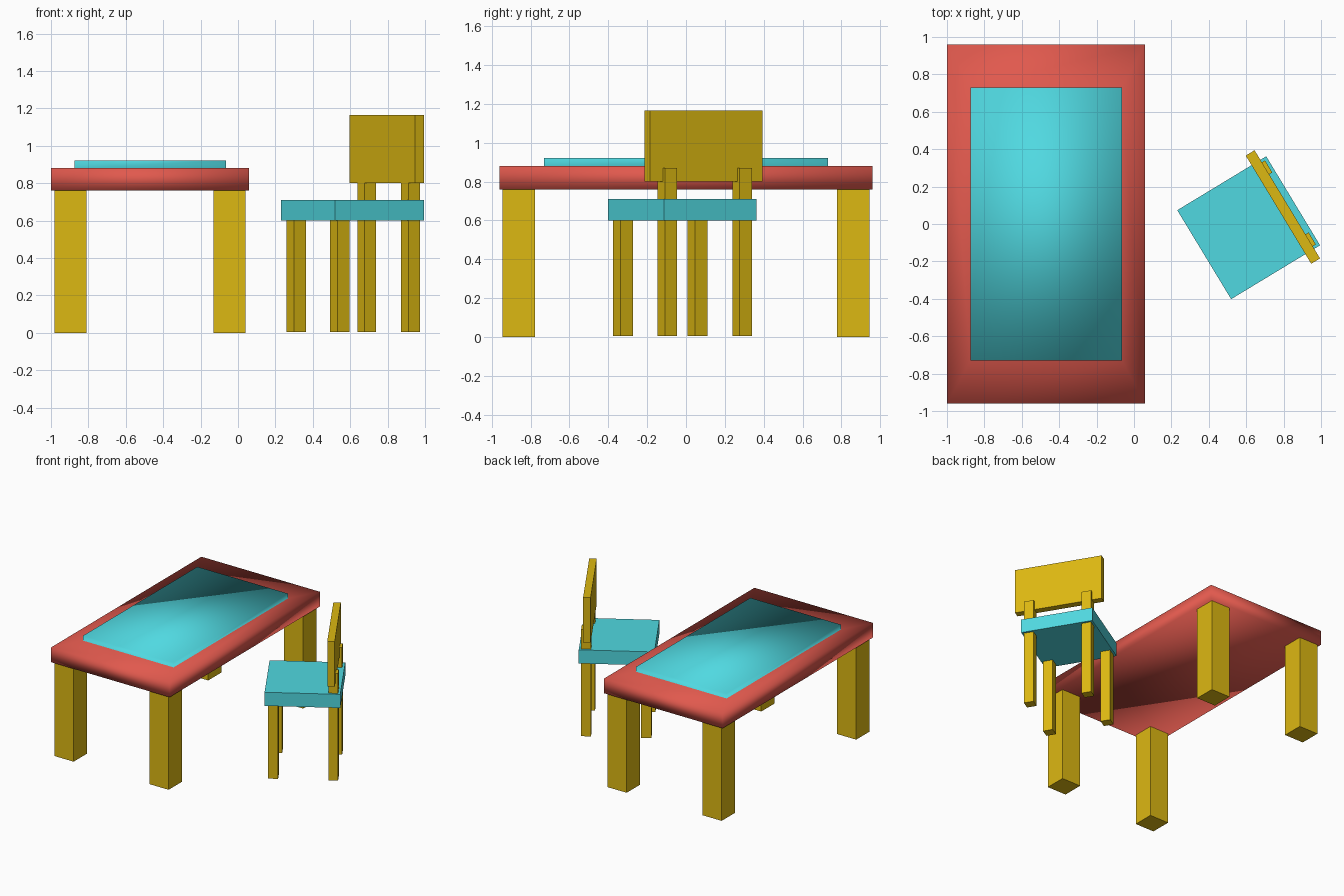
import bpy
import bmesh
from math import radians
from mathutils import Matrix, Vector

cube = bpy.data.objects.get("Cube")
if cube:
    bpy.data.objects.remove(cube, do_unlink=True)


def material(name, rgb):
    mat = bpy.data.materials.new(name)
    mat.use_nodes = True
    mat.diffuse_color = (*rgb, 1)
    mat.node_tree.nodes["Principled BSDF"].inputs["Base Color"].default_value = (*rgb, 1)
    return mat


yellow = material("yellow_paint", (0.72, 0.48, 0.006))
red = material("red_paint", (0.75, 0.10, 0.075))
cyan = material("cyan_paint", (0.08, 0.69, 0.75))


def finish(bm, name, mats, matrix=None):
    mesh = bpy.data.meshes.new(name)
    bm.to_mesh(mesh)
    bm.free()
    for mat in mats:
        mesh.materials.append(mat)
    obj = bpy.data.objects.new(name, mesh)
    bpy.context.collection.objects.link(obj)
    if matrix:
        obj.matrix_world = matrix
    return obj


def box_mesh(center, size):
    bm = bmesh.new()
    bmesh.ops.create_cube(bm, size=1)
    bmesh.ops.scale(bm, vec=size, verts=bm.verts)
    bmesh.ops.translate(bm, vec=center, verts=bm.verts)
    return bm


def box(name, center, size, mat, matrix=None):
    return finish(box_mesh(center, size), name, [mat], matrix)


# Table top: soft-shaded slab with a raised panel grown out of its upper face
table_x = -0.47
bm = box_mesh((table_x, 0, 0.82), (1.06, 1.92, 0.12))
top = max(bm.faces, key=lambda f: f.calc_center_median().z)
bmesh.ops.inset_region(bm, faces=[top], thickness=0.1)
for v in top.verts:
    v.co.x = table_x + (0.405 if v.co.x > table_x else -0.405)
    v.co.y = 0.73 if v.co.y > 0 else -0.73
raised = bmesh.ops.extrude_face_region(bm, geom=[top])["geom"]
bmesh.ops.translate(bm, vec=(0, 0, 0.04),
                    verts=[g for g in raised if isinstance(g, bmesh.types.BMVert)])
if top.is_valid:
    bmesh.ops.delete(bm, geom=[top], context="FACES_ONLY")
bmesh.ops.recalc_face_normals(bm, faces=bm.faces)
for f in bm.faces:
    f.smooth = True
    f.material_index = int(f.calc_center_median().z > 0.89)
finish(bm, "table_top", [red, cyan])

# Table legs
for side, sx in (("right", -1), ("left", 1)):
    for end, sy in (("front", -1), ("back", 1)):
        box(f"table_leg_{end}_{side}", (table_x + sx * 0.425, sy * 0.86, 0.38),
            (0.17, 0.168, 0.76), yellow)

# Chair, built facing -x in its own frame and turned toward the table
chair = Matrix.Translation(Vector((0.613, -0.02, 0))) @ Matrix.Rotation(radians(31.2), 4, "Z")
box("chair_seat", (0, 0, 0.655), (0.556, 0.556, 0.11), cyan, chair)
box("chair_backrest", (0.214, 0, 0.982), (0.055, 0.676, 0.365), yellow, chair)
for side, s in (("a", -1), ("b", 1)):
    box(f"chair_front_leg_{side}", (-0.217, s * 0.225, 0.305), (0.075, 0.075, 0.6), yellow, chair)
    box(f"chair_back_post_{side}", (0.225, s * 0.225, 0.4375), (0.072, 0.075, 0.865), yellow, chair)
